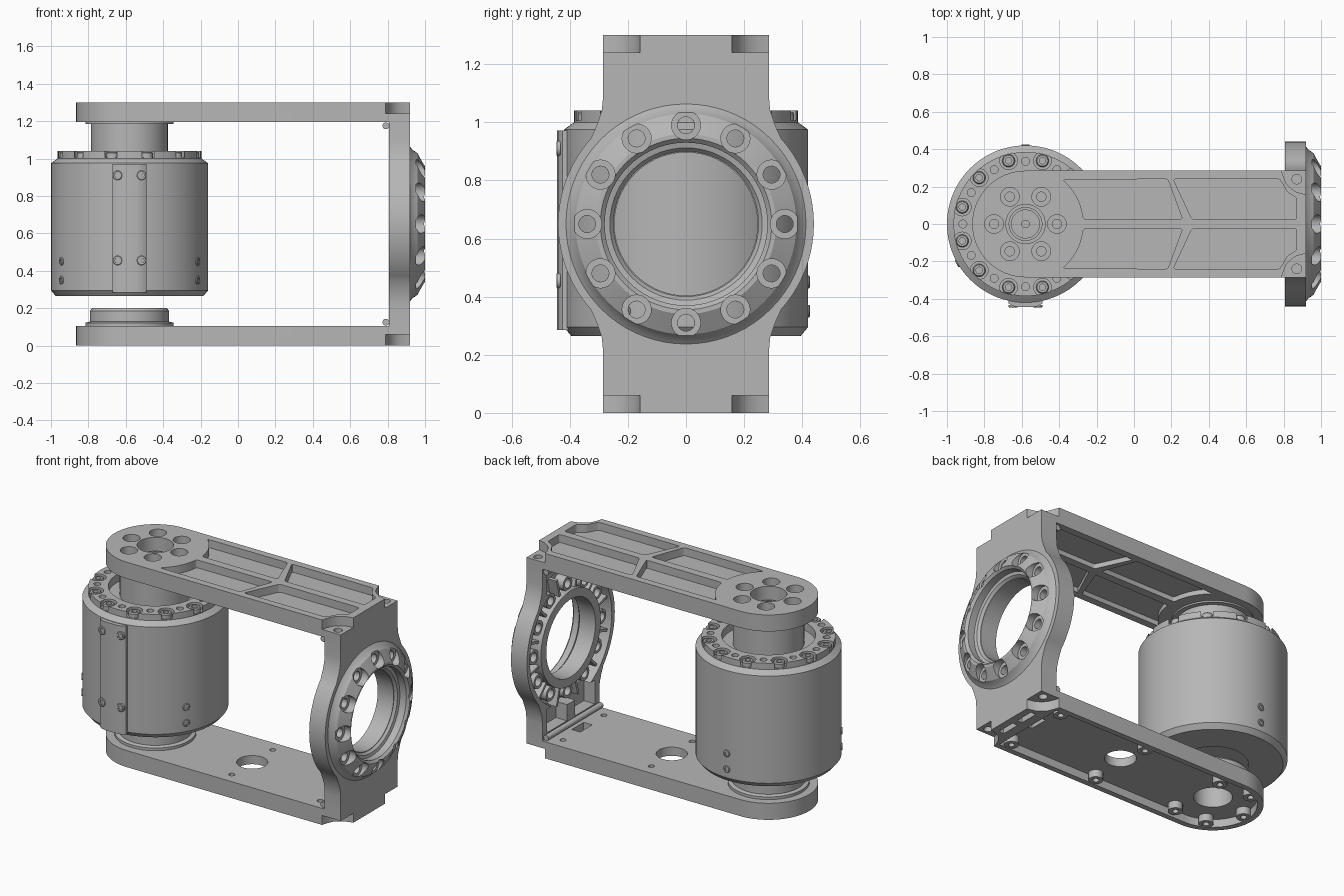
import bpy, bmesh
from math import pi, cos, sin, radians
from mathutils import Matrix, Vector

cube = bpy.data.objects.get("Cube")
if cube:
    bpy.data.objects.remove(cube, do_unlink=True)

grey = bpy.data.materials.new("machined_grey")
grey.use_nodes = True
grey.diffuse_color = (0.47, 0.47, 0.47, 1)
for node in grey.node_tree.nodes:
    if node.type == 'BSDF_PRINCIPLED':
        node.inputs["Base Color"].default_value = grey.diffuse_color

UP = Matrix.Identity(3)
TO_X = Matrix(((0, 0, 1), (1, 0, 0), (0, 1, 0)))  # profile in y-z, depth in x
MX, MID_Z = -0.58, 0.65                           # motor axis, ring height
parts = []


def finish(bm, name, loc, rot):
    bmesh.ops.remove_doubles(bm, verts=bm.verts, dist=1e-5)
    bmesh.ops.recalc_face_normals(bm, faces=bm.faces)
    bm.transform(Matrix.Translation(loc) @ rot.to_4x4())
    mesh = bpy.data.meshes.new(name)
    bm.to_mesh(mesh)
    bm.free()
    mesh.materials.append(grey)
    ob = bpy.data.objects.new(name, mesh)
    bpy.context.collection.objects.link(ob)
    parts.append(ob)
    return ob


def prism(name, pts, low, high, rot=UP, loc=(0, 0, 0), rounding=0):
    bm = bmesh.new()
    face = bm.faces.new([bm.verts.new((u, v, low)) for u, v in pts])
    top = bmesh.ops.extrude_face_region(bm, geom=[face])["geom"]
    for v in top:
        if isinstance(v, bmesh.types.BMVert):
            v.co.z = high
    if rounding:
        sides = [e for e in bm.edges if abs(e.verts[0].co.z - e.verts[1].co.z) > 1e-4]
        bmesh.ops.bevel(bm, geom=sides, offset=rounding, segments=3, profile=0.5, affect='EDGES')
    return finish(bm, name, loc, rot)


def arc(r, a, b, n, u=0, v=0):
    return [(u + r * cos(radians(a + (b - a) * i / n)), v + r * sin(radians(a + (b - a) * i / n)))
            for i in range(n + 1)]


def cyl(name, r, low, high, u=0, v=0, rot=UP, n=28):
    return prism(name, arc(r, 0, 360, n, u, v)[:-1], low, high, rot)


def lathe(name, profile, loc=(0, 0, 0), rot=UP, n=72):
    bm = bmesh.new()
    vs = [bm.verts.new((r, 0, z)) for r, z in profile]
    edges = [bm.edges.new(p) for p in zip(vs, vs[1:])]
    if profile[0][0] > 0:
        edges.append(bm.edges.new((vs[-1], vs[0])))
    bmesh.ops.spin(bm, geom=vs + edges, axis=(0, 0, 1), cent=(0, 0, 0), steps=n, angle=2 * pi)
    return finish(bm, name, loc, rot)


def cut(targets, cutters):
    for ob in targets:
        for c in cutters:
            mod = ob.modifiers.new("cut", 'BOOLEAN')
            mod.object, mod.operation, mod.solver = c, 'DIFFERENCE', 'EXACT'
        bpy.context.view_layer.update()
        graph = bpy.context.evaluated_depsgraph_get()
        mesh = bpy.data.meshes.new_from_object(ob.evaluated_get(graph))
        ob.modifiers.clear()
        ob.data = mesh
    for c in cutters:
        parts.remove(c)
        bpy.data.objects.remove(c, do_unlink=True)


def screw(name, loc, direction, r=0.03, h=0.03):
    lathe(name, [(0, 0), (r, 0), (r, h * .8), (r * .85, h), (r * .5, h), (r * .5, h * .4), (0, h * .4)],
          loc, Vector(direction).to_track_quat('Z', 'Y').to_matrix(), 20)


def around(count, r, start=0, u=0, v=0):
    return arc(r, start, start + 360, count, u, v)[:-1]


def flip(pts):
    return [(x, -y) for x, y in pts]


# Arm outline and its recess shapes
outline = arc(0.285, 90, 270, 32, MX) + [(0.92, -0.285), (0.92, 0.285)]
notch = [(0.78, 0.32), (0.79, 0.28), (0.8, 0.25), (0.815, 0.215), (0.84, 0.19),
         (0.87, 0.17), (0.95, 0.15), (0.95, 0.32)]
rear_pocket = arc(0.31, 5, 50, 6, MX) + [(0.18, 0.24), (0.26, 0.025)]
front_pocket = [(0.21, 0.24), (0.31, 0.025), (0.87, 0.025), (0.87, 0.14), (0.82, 0.17), (0.78, 0.24)]


def corner_cutters(z_low, z_high, hole_low, hole_high):
    out = []
    for s in (1, -1):
        out.append(prism("c", notch if s > 0 else flip(notch), z_low, z_high))
        out.append(cyl("c", 0.026, hole_low, hole_high, 0.87, s * 0.24))
    return out


# Upper arm with pockets on both faces
upper_arm = prism("upper_arm", outline, 1.195, 1.30)
tools = corner_cutters(1.24, 1.4, 1.21, 1.4)
for low, high in ((1.25, 1.4), (1.1, 1.225)):
    for shape in (rear_pocket, front_pocket):
        for pts in (shape, flip(shape)):
            tools.append(prism("c", pts, low, high, rounding=0.012))
for x, y in around(6, 0.168, 0, MX):
    tools += [cyl("c", 0.05, 1.235, 1.4, x, y), cyl("c", 0.025, 1.21, 1.3, x, y)]
tools.append(cyl("c", 0.105, 1.1, 1.4, MX, n=48))
cut([upper_arm], tools)

# Lower arm, hollow underneath
lower_arm = prism("lower_arm", outline, 0, 0.105)
tools = corner_cutters(-0.1, 0.06, -0.1, 0.09)
tools.append(prism("c", arc(0.25, 90, 270, 32, MX) + [(0.78, -0.25), (0.78, 0.25)], -0.1, 0.05))
tools += [cyl("c", 0.11, -0.1, 0.3, MX, n=48), cyl("c", 0.09, -0.1, 0.3, 0.1, n=48)]
tools += [prism("c", [(0.7, -0.06), (0.76, -0.06), (0.76, 0.06), (0.7, 0.06)], -0.1, 0.3)]
for s in (1, -1):
    y = 0.08 * s
    tools.append(prism("c", [(0.84, y - .06), (0.875, y - .06), (0.875, y + .06), (0.84, y + .06)], -0.1, 0.05))
    tools += [cyl("c", 0.018, 0.02, 0.3, x, s * 0.205) for x in (0.1, 0.72)]
cut([lower_arm], tools)
spots = [(x, s * 0.215) for x in (0.1, 0.72) for s in (1, -1)] + around(6, 0.225, 0, MX)[1:]
for x, y in spots:
    lathe("arm_boss", [(0.018, 0.004), (0.042, 0.004), (0.042, 0.06), (0.018, 0.06)], (x, y, 0), n=20)

# End wall joining the arms: a straight plate swelling into a disc
side = [(0.285, 1.195), (0.285, 1.09), (0.29, 1.04), (0.305, 0.995)]
quarter = [(u, v + MID_Z) for u, v in arc(0.44, 42, -42, 28)]
right = side + quarter + [(u, 2 * MID_Z - v) for u, v in reversed(side)]
end_wall = prism("end_wall", right + [(-u, v) for u, v in reversed(right)], 0.808, 0.92, TO_X)
ring = lathe("bolt_ring", [(0.42, 0.90), (0.413, 0.92), (0.395, 0.935), (0.38, 0.96), (0.31, 1.0),
                           (0.295, 1.0), (0.28, 0.985), (0.28, 0.94), (0.262, 0.935), (0.25, 0.92),
                           (0.25, 0.90)], (0, 0, MID_Z), TO_X)
tools = [cyl("c", 0.246, 0.7, 1.1, 0, MID_Z, TO_X, 72),
         lathe("c", [(0.30, 0.7), (0.41, 0.7), (0.41, 0.895), (0.30, 0.895)], (0, 0, MID_Z), TO_X)]
for s in (1, -1):
    for z0, z1 in ((0.14, 0.29), (1.01, 1.16)):
        a, b = sorted((s * 0.04, s * 0.24))
        tools.append(prism("c", [(a, z0), (b, z0), (b, z1), (a, z1)], 0.7, 0.885, TO_X))
cut([end_wall], tools)
bolts = around(12, 0.34, 0, 0, MID_Z)
cut([ring], [cyl("c", 0.05, 0.953, 1.1, y, z, TO_X) for y, z in bolts])
cut([ring, end_wall], [cyl("c", 0.029, 0.7, 1.1, y, z, TO_X) for y, z in bolts])
for y, z in bolts:
    lathe("ring_boss", [(0.029, 0.83), (0.046, 0.83), (0.046, 0.9), (0.029, 0.9)], (0, y, z), TO_X, 24)
for i in range(12):
    turn = Matrix.Rotation(radians(15 + 30 * i), 3, 'X') @ TO_X
    prism("ring_rib", [(0.295, -0.008), (0.415, -0.008), (0.415, 0.008), (0.295, 0.008)],
          0.83, 0.9, turn, (0, 0, MID_Z))

# Rounded beads in the inner corners
for z in (0.125, 1.175):
    cyl("corner_bead", 0.018, -0.275, 0.275, z, 0.79, Matrix(((0, 1, 0), (0, 0, 1), (1, 0, 0))), 16)

# Motor housing with a scalloped bolt flange
motor = lathe("motor_housing", [(0, 0.28), (0.2, 0.28), (0.2, 0.265), (0.395, 0.265), (0.42, 0.295),
                                (0.42, 0.975), (0.385, 1.0), (0.385, 1.04), (0.27, 1.04),
                                (0.27, 0.99), (0, 0.99)], (MX, 0, 0), n=96)
heads = around(12, 0.35, 15, MX)
tools = [cyl("c", 0.047, 1.006, 1.2, x, y) for x, y in heads]
tools += [cyl("c", 0.021, 1.0, 1.2, x, y) for x, y in around(12, 0.335, 0, MX)]
cut([motor], tools)
for x, y in heads:
    screw("flange_screw", (x, y, 1.0), (0, 0, 1), 0.034, 0.036)
for a in (90, 210, 330):
    d = Vector((cos(radians(a)), sin(radians(a)), 0))
    for z in (0.35, 0.45):
        screw("housing_screw", Vector((MX, 0, z)) + d * 0.412, d, 0.022, 0.014)

# Flat cover strip on the front of the motor
prism("cover_strip", [(-0.67, -0.38), (-0.67, -0.425), (-0.65, -0.438), (-0.62, -0.444), (-0.54, -0.444),
                      (-0.51, -0.438), (-0.49, -0.425), (-0.49, -0.38)], 0.285, 0.972)
for x in (-0.645, -0.515):
    for z in (0.455, 0.91):
        screw("cover_screw", (x, -0.432, z), (0, -1, 0), 0.026, 0.014)

# Output hub above and bearing hub below the motor
lathe("output_hub", [(0, 0.985), (0.205, 0.985), (0.205, 1.185), (0.235, 1.185), (0.235, 1.196),
                     (0.09, 1.196), (0.09, 1.22), (0.075, 1.22), (0.075, 1.2), (0.02, 1.2),
                     (0.02, 1.17), (0, 1.17)], (MX, 0, 0))
lathe("bearing_hub", [(0.11, 0.1), (0.235, 0.1), (0.235, 0.122), (0.212, 0.128), (0.212, 0.185),
                      (0.2, 0.2), (0.11, 0.2)], (MX, 0, 0))

# Smooth curved faces, keep machined edges crisp
bpy.ops.object.select_all(action='DESELECT')
for ob in parts:
    ob.select_set(True)
bpy.context.view_layer.objects.active = parts[0]
bpy.ops.object.shade_smooth_by_angle(angle=radians(25))
